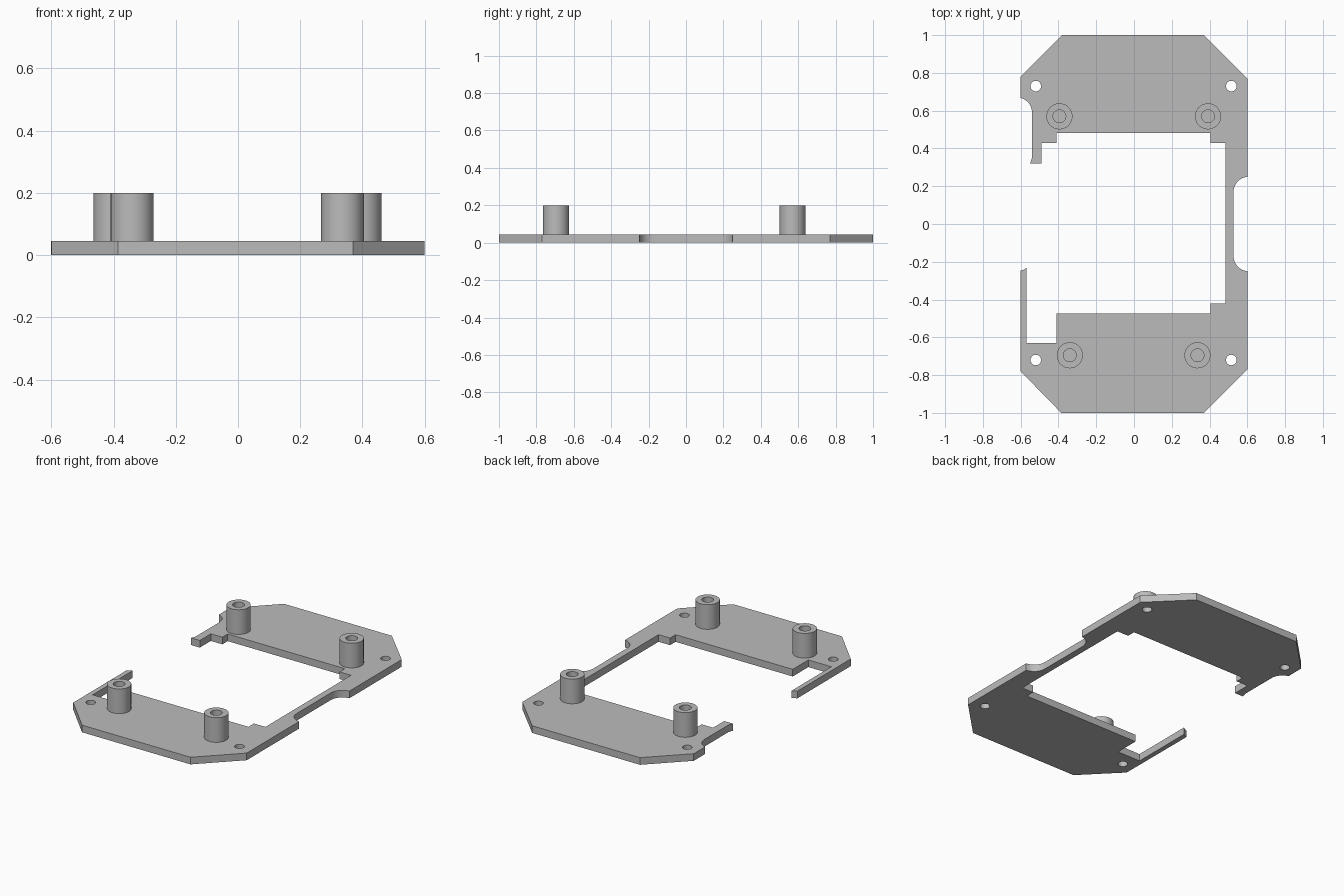
import bpy, bmesh
from math import cos, sin, radians, pi

cube = bpy.data.objects.get("Cube")
if cube:
    bpy.data.objects.remove(cube, do_unlink=True)

THICK, TOP = 0.045, 0.2

grey = bpy.data.materials.new("plain grey")
grey.use_nodes = True
colour = (0.5, 0.5, 0.5, 1)
grey.diffuse_color = colour
grey.node_tree.nodes["Principled BSDF"].inputs["Base Color"].default_value = colour


def arc(cx, cy, r, start, end, n=8):
    angles = [radians(start + (end - start) * i / n) for i in range(n + 1)]
    return [(cx + r * cos(a), cy + r * sin(a)) for a in angles]


def circle(cx, cy, r):
    return arc(cx, cy, r, 0, 360, 32)[:-1]


def smooth(obj):
    bpy.ops.object.select_all(action="DESELECT")
    obj.select_set(True)
    bpy.context.view_layer.objects.active = obj
    bpy.ops.object.shade_smooth_by_angle(angle=radians(30))


def plate(name, loops):
    """Flat plate from an outer loop followed by hole loops."""
    curve = bpy.data.curves.new(name, "CURVE")
    curve.dimensions, curve.fill_mode = "2D", "BOTH"
    curve.extrude = THICK / 2
    for loop in loops:
        spline = curve.splines.new("POLY")
        spline.points.add(len(loop) - 1)
        for p, (x, y) in zip(spline.points, loop):
            p.co = (x, y, 0, 1)
        spline.use_cyclic_u = True
    obj = bpy.data.objects.new(name, curve)
    bpy.context.collection.objects.link(obj)
    obj.location.z = THICK / 2
    bpy.ops.object.select_all(action="DESELECT")
    obj.select_set(True)
    bpy.context.view_layer.objects.active = obj
    bpy.ops.object.convert(target="MESH")
    obj = bpy.context.object
    bm = bmesh.new()
    bm.from_mesh(obj.data)
    bmesh.ops.remove_doubles(bm, verts=bm.verts, dist=0.0005)
    bmesh.ops.recalc_face_normals(bm, faces=bm.faces)
    bm.to_mesh(obj.data)
    bm.free()
    obj.data.materials.clear()
    obj.data.materials.append(grey)
    smooth(obj)


def standoff(name, x, y, outer=0.069, inner=0.034):
    """Hollow post turned from a half profile."""
    profile = [(0, THICK), (inner, THICK), (inner, TOP), (outer, TOP), (outer, THICK - 0.01)]
    bm = bmesh.new()
    verts = [bm.verts.new((r, 0, z)) for r, z in profile]
    edges = [bm.edges.new(pair) for pair in zip(verts, verts[1:])]
    bmesh.ops.spin(bm, geom=verts + edges, axis=(0, 0, 1), cent=(0, 0, 0), angle=2 * pi, steps=40)
    bmesh.ops.remove_doubles(bm, verts=bm.verts, dist=0.0005)
    bmesh.ops.recalc_face_normals(bm, faces=bm.faces)
    # the floor of the bore faces up, so the whole skin must too
    floor = min(bm.faces, key=lambda f: f.calc_center_median().xy.length)
    if floor.normal.z < 0:
        bmesh.ops.reverse_faces(bm, faces=bm.faces)
    mesh = bpy.data.meshes.new(name)
    bm.to_mesh(mesh)
    bm.free()
    mesh.materials.append(grey)
    obj = bpy.data.objects.new(name, mesh)
    bpy.context.collection.objects.link(obj)
    obj.location = (x, y, 0)
    smooth(obj)


# Base plate outline, clockwise from the back edge
outline = [(-0.38, 1), (0.37, 1), (0.6, 0.77)]
outline += arc(0.607, 0.17, 0.08, 95, 180) + arc(0.607, -0.17, 0.08, 180, 265)
outline += [(0.6, -0.77), (0.37, -1), (-0.385, -1), (-0.6, -0.78)]
outline += arc(-0.62, -0.17, 0.08, -76, -51, 4)
outline += [(-0.57, -0.63), (-0.41, -0.63), (-0.41, -0.475), (0.405, -0.475),
            (0.405, -0.42), (0.485, -0.42), (0.485, 0.43), (0.405, 0.43),
            (0.405, 0.483), (-0.41, 0.483), (-0.41, 0.43), (-0.49, 0.43),
            (-0.49, 0.32), (-0.55, 0.32), (-0.54, 0.35)]
outline += arc(-0.62, 0.59, 0.08, 0, 76) + [(-0.6, 0.78)]

# Screw holes through the corners
holes = [circle(x, y, 0.028) for x in (-0.52, 0.515) for y in (-0.72, 0.73)]
plate("base_plate", [outline] + holes)

# Standoffs
standoff("back_right_standoff", -0.395, 0.57)
standoff("back_left_standoff", 0.392, 0.57)
standoff("front_right_standoff", -0.34, -0.695)
standoff("front_left_standoff", 0.336, -0.695)
